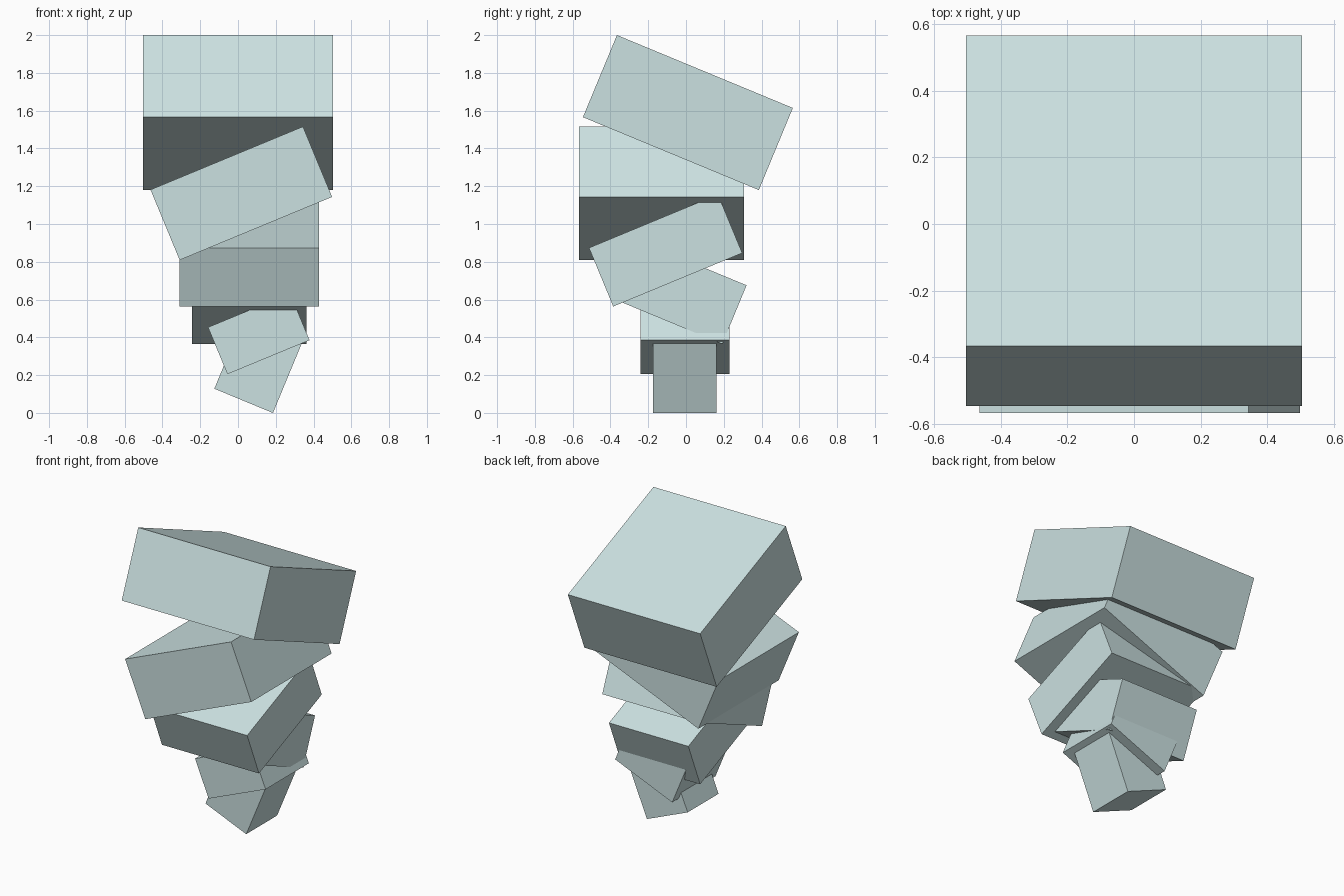
import bpy
import math
from mathutils import Matrix, Vector

if "Cube" in bpy.data.objects:
    bpy.data.objects.remove(bpy.data.objects["Cube"])

U = 0.0672               # base unit shared by all block sizes
TILT = math.radians(22.5)

ice = bpy.data.materials.new("pale_ice")
ice.diffuse_color = (0.60, 0.75, 0.75, 1)
ice.use_nodes = True
ice.node_tree.nodes["Principled BSDF"].inputs["Base Color"].default_value = ice.diffuse_color


def block(name, width, height, centre, axis, sign):
    """Square block tilted about one horizontal axis."""
    bpy.ops.mesh.primitive_cube_add(size=1)
    ob = bpy.context.object
    ob.name = name
    size = Matrix.Diagonal((width * U, width * U, height * U, 1))
    turn = Matrix.Rotation(sign * TILT, 4, axis)
    ob.data.transform(turn @ size)
    ob.location = Vector(centre)
    ob.data.materials.append(ice)


# Stack of tilted blocks, growing from the tip to the cap
block("tip_block", 5, 6, (0.107, -0.007, 0.25), 'Y', 1)
block("second_block", 7, 4, (0.11, -0.005, 0.419), 'Y', -1)
block("third_block", 9, 5, (0.06, -0.023, 0.636), 'X', -1)
block("fourth_block", 11, 5, (0.06, -0.108, 0.86), 'X', 1)
block("fifth_block", 13, 6, (0.0175, -0.13, 1.1625), 'Y', -1)
block("cap_block", 15, 7, (0.0, 0.01, 1.59), 'X', -1)
